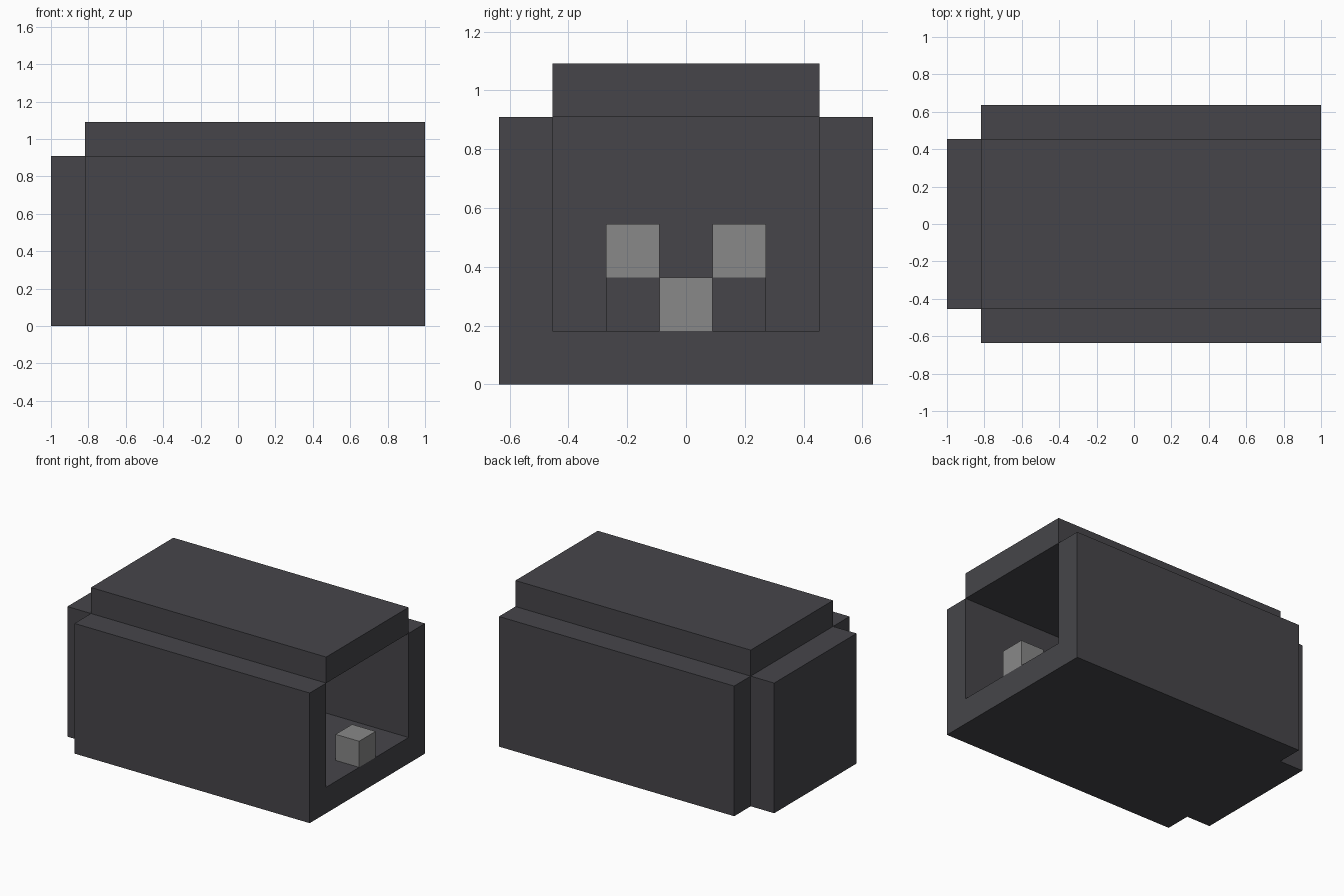
import bpy
import bmesh

U = 2 / 11  # one block

cube = bpy.data.objects.get("Cube")
if cube:
    bpy.data.objects.remove(cube, do_unlink=True)


def make_material(name, colour):
    mat = bpy.data.materials.new(name)
    mat.use_nodes = True
    mat.diffuse_color = colour
    mat.node_tree.nodes["Principled BSDF"].inputs["Base Color"].default_value = colour
    return mat


charcoal = make_material("charcoal", (0.061, 0.060, 0.068, 1))
grey = make_material("grey", (0.246, 0.246, 0.246, 1))


def extrude_profile(name, profile, x0, x1, mat):
    """Extrude a (y, z) outline along x; all sizes in blocks."""
    bm = bmesh.new()
    face = bm.faces.new([bm.verts.new((x0 * U, y * U, z * U)) for y, z in profile])
    new = bmesh.ops.extrude_face_region(bm, geom=[face])["geom"]
    verts = [v for v in new if isinstance(v, bmesh.types.BMVert)]
    bmesh.ops.translate(bm, verts=verts, vec=((x1 - x0) * U, 0, 0))
    bmesh.ops.recalc_face_normals(bm, faces=bm.faces)
    mesh = bpy.data.meshes.new(name)
    bm.to_mesh(mesh)
    bm.free()
    mesh.materials.append(mat)
    obj = bpy.data.objects.new(name, mesh)
    bpy.context.collection.objects.link(obj)
    return obj


def block(name, x, y, z, mat):
    """Box from (min, max) ranges in blocks."""
    outline = [(y[0], z[0]), (y[1], z[0]), (y[1], z[1]), (y[0], z[1])]
    return extrude_profile(name, outline, x[0], x[1], mat)


# Floor and side walls as one open channel
half = [(3.5, 0), (3.5, 5), (2.5, 5), (2.5, 1)]
channel = half + [(-y, z) for y, z in reversed(half)]
extrude_profile("floor_and_walls", channel, -4.5, 5.5, charcoal)

# Roof slab and closed end
block("roof", (-4.5, 5.5), (-2.5, 2.5), (5, 6), charcoal)
block("end_wall", (-5.5, -4.5), (-2.5, 2.5), (0, 5), charcoal)

# Small block at the mouth
block("mouth_block", (4.5, 5.5), (-0.5, 0.5), (1, 2), grey)

# Pair of blocks on dark stands deeper inside
for side, y in (("left", (0.5, 1.5)), ("right", (-1.5, -0.5))):
    block("stand_" + side, (0.5, 1.5), y, (1, 2), charcoal)
    block("inner_block_" + side, (0.5, 1.5), y, (2, 3), grey)
